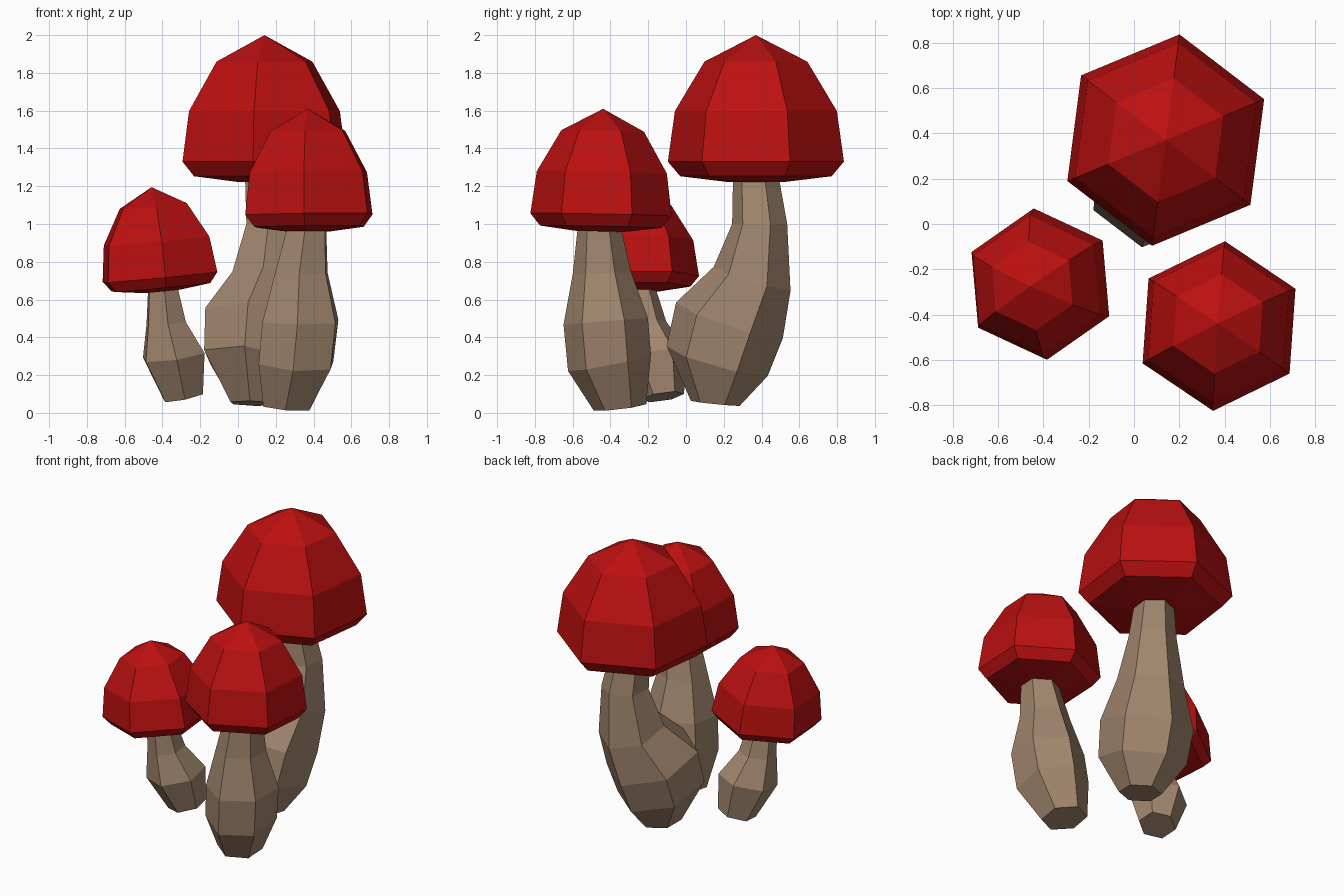
import bpy, bmesh, math

if "Cube" in bpy.data.objects:
    bpy.data.objects.remove(bpy.data.objects["Cube"])


def material(name, rgb):
    m = bpy.data.materials.new(name)
    m.diffuse_color = (*rgb, 1)
    m.use_nodes = True
    m.node_tree.nodes["Principled BSDF"].inputs["Base Color"].default_value = m.diffuse_color
    return m


RED = material("cap red", (0.50, 0.005, 0.005))
TAN = material("stem tan", (0.36, 0.24, 0.155))


def ring(bm, x, y, z, r, sx, sy, turn):
    """Six-sided ring; sx and sy are its slopes along x and y."""
    out = []
    for i in range(6):
        a = math.radians(turn + 60 * i)
        dx, dy = r * math.cos(a), r * math.sin(a)
        out.append(bm.verts.new((x + dx, y + dy, z + sx * dx + sy * dy)))
    return out


def skin(name, rings, turn, mat, apex=None):
    """Flat-faced loft through the rings, closed at both ends."""
    bm = bmesh.new()
    rs = [ring(bm, *r, turn) for r in rings]
    for lo, hi in zip(rs, rs[1:]):
        for i in range(6):
            j = (i + 1) % 6
            bm.faces.new((lo[i], lo[j], hi[j], hi[i]))
    bm.faces.new(rs[0][::-1])
    if apex:
        tip = bm.verts.new(apex)
        for i in range(6):
            bm.faces.new((rs[-1][i], rs[-1][(i + 1) % 6], tip))
    else:
        bm.faces.new(rs[-1])
    bmesh.ops.recalc_face_normals(bm, faces=bm.faces)
    me = bpy.data.meshes.new(name)
    bm.to_mesh(me)
    bm.free()
    me.materials.append(mat)
    ob = bpy.data.objects.new(name, me)
    bpy.context.collection.objects.link(ob)


# cap profile relative to the rim: radius factor, height factor (rim to apex = 1)
PROFILE = [(0.33, -0.16), (0.86, -0.115), (1, 0), (0.92, 0.4), (0.585, 0.79)]


def mushroom(name, turn, rim, radius, height, slope, stem):
    x, y, z = rim
    sx, sy = slope

    def at(h):
        return x - sx * h, y - sy * h, z + h
    skin(name + "_cap", [(*at(h * height), f * radius, sx, sy) for f, h in PROFILE],
         turn, RED, at(height))
    skin(name + "_stem", stem, turn, TAN)


# stem rings: x, y, z, radius, slope x, slope y
mushroom("tall", 82.6, (0.14, 0.37, 1.33), 0.47, 0.67, (0, 0), [
    (0.08, 0.155, 0.05, 0.13, -0.03, -0.10),
    (0.07, 0.165, 0.275, 0.27, -0.12, -0.28),
    (0.09, 0.23, 0.49, 0.285, -0.12, -0.32),
    (0.16, 0.35, 0.71, 0.205, -0.08, -0.30),
    (0.18, 0.39, 1.00, 0.147, 0, 0),
    (0.15, 0.37, 1.25, 0.122, 0, 0)])
mushroom("middle", 86, (0.375, -0.45, 1.05), 0.375, 0.56, (0.01, -0.02), [
    (0.26, -0.35, 0.03, 0.14, -0.08, 0.12),
    (0.307, -0.405, 0.265, 0.22, -0.06, 0.20),
    (0.33, -0.425, 0.485, 0.224, 0, 0.08),
    (0.335, -0.445, 0.74, 0.155, 0, 0.03),
    (0.36, -0.457, 0.95, 0.12, 0, 0),
    (0.37, -0.457, 1.03, 0.11, 0, 0)])
mushroom("small", 95, (-0.413, -0.265, 0.72), 0.335, 0.475, (0.095, 0.02), [
    (-0.29, -0.125, 0.085, 0.115, 0.20, 0.15),
    (-0.34, -0.175, 0.305, 0.18, 0.14, 0.15),
    (-0.38, -0.22, 0.475, 0.115, 0.10, 0.10),
    (-0.40, -0.25, 0.68, 0.083, 0.08, 0.02)])
